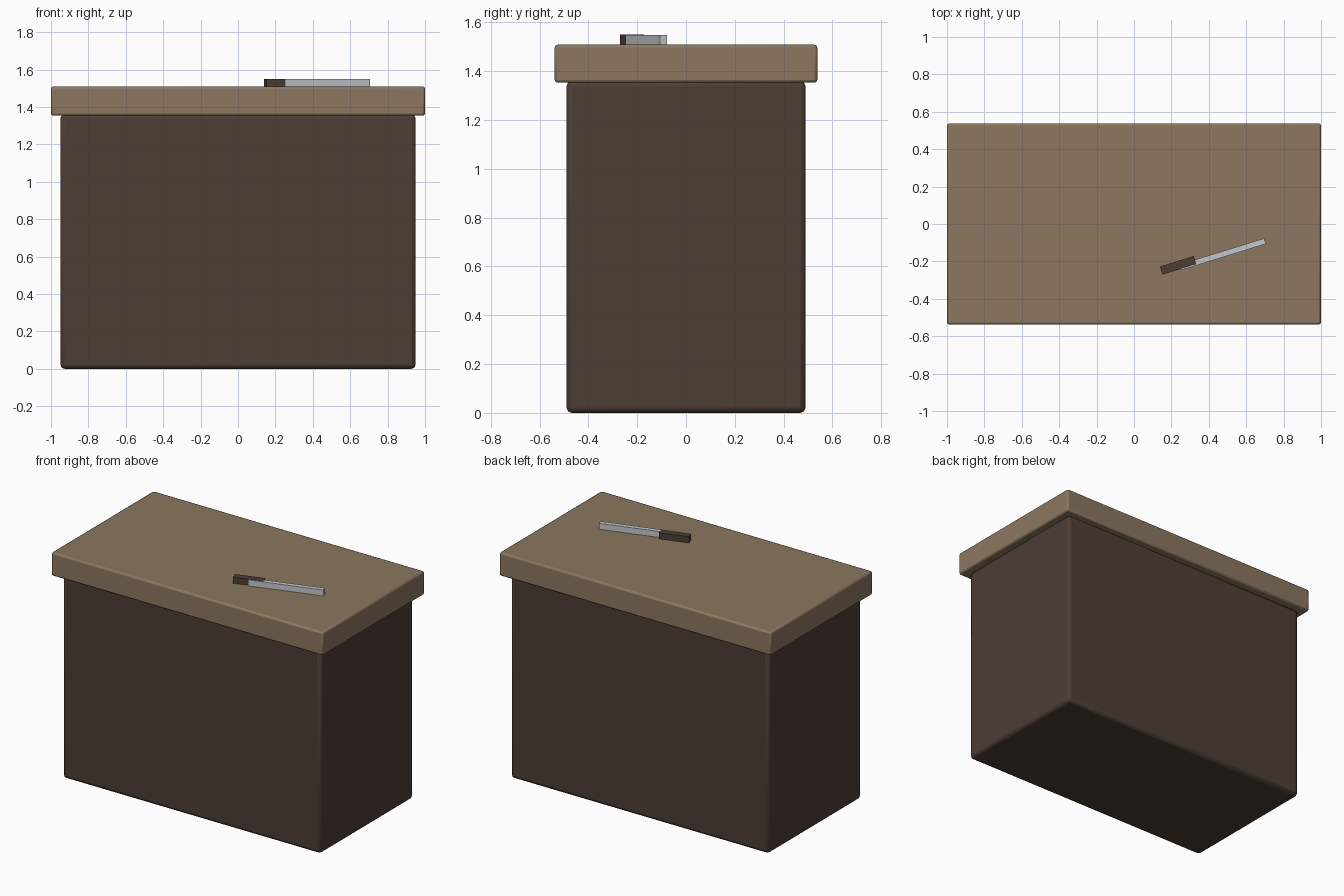
import bpy

if "Cube" in bpy.data.objects:
    bpy.data.objects.remove(bpy.data.objects["Cube"])

def material(name, rgb):
    m = bpy.data.materials.new(name)
    m.diffuse_color = (*rgb, 1)
    m.use_nodes = True
    m.node_tree.nodes["Principled BSDF"].inputs["Base Color"].default_value = m.diffuse_color
    return m

dark_wood = material("dark_wood", (0.075, 0.047, 0.036))
light_wood = material("light_wood", (0.26, 0.185, 0.115))
steel = material("steel", (0.55, 0.57, 0.60))

def box(name, loc, size, mat, bevel=0.0, angle=0.0):
    bpy.ops.mesh.primitive_cube_add(size=1, location=loc)
    o = bpy.context.object
    o.name = name
    o.scale = size
    bpy.ops.object.transform_apply(location=False, rotation=False, scale=True)
    o.rotation_euler.z = angle
    o.data.materials.append(mat)
    if bevel:
        b = o.modifiers.new("soft_edges", 'BEVEL')
        b.width = bevel
        b.segments = 2
        bpy.ops.object.shade_smooth_by_angle()
    return o

# Counter body and overhanging worktop
box("counter_body", (0, 0, 0.68), (1.90, 0.98, 1.36), dark_wood, 0.022)
box("worktop", (0, 0, 1.431), (2.0, 1.076, 0.156), light_wood, 0.012)

# Knife lying at an angle on the worktop
box("knife_blade", (0.473, -0.162, 1.528), (0.476, 0.031, 0.041), steel, angle=0.3)
box("knife_handle", (0.236, -0.221, 1.529), (0.19, 0.045, 0.042), dark_wood, angle=0.3)
